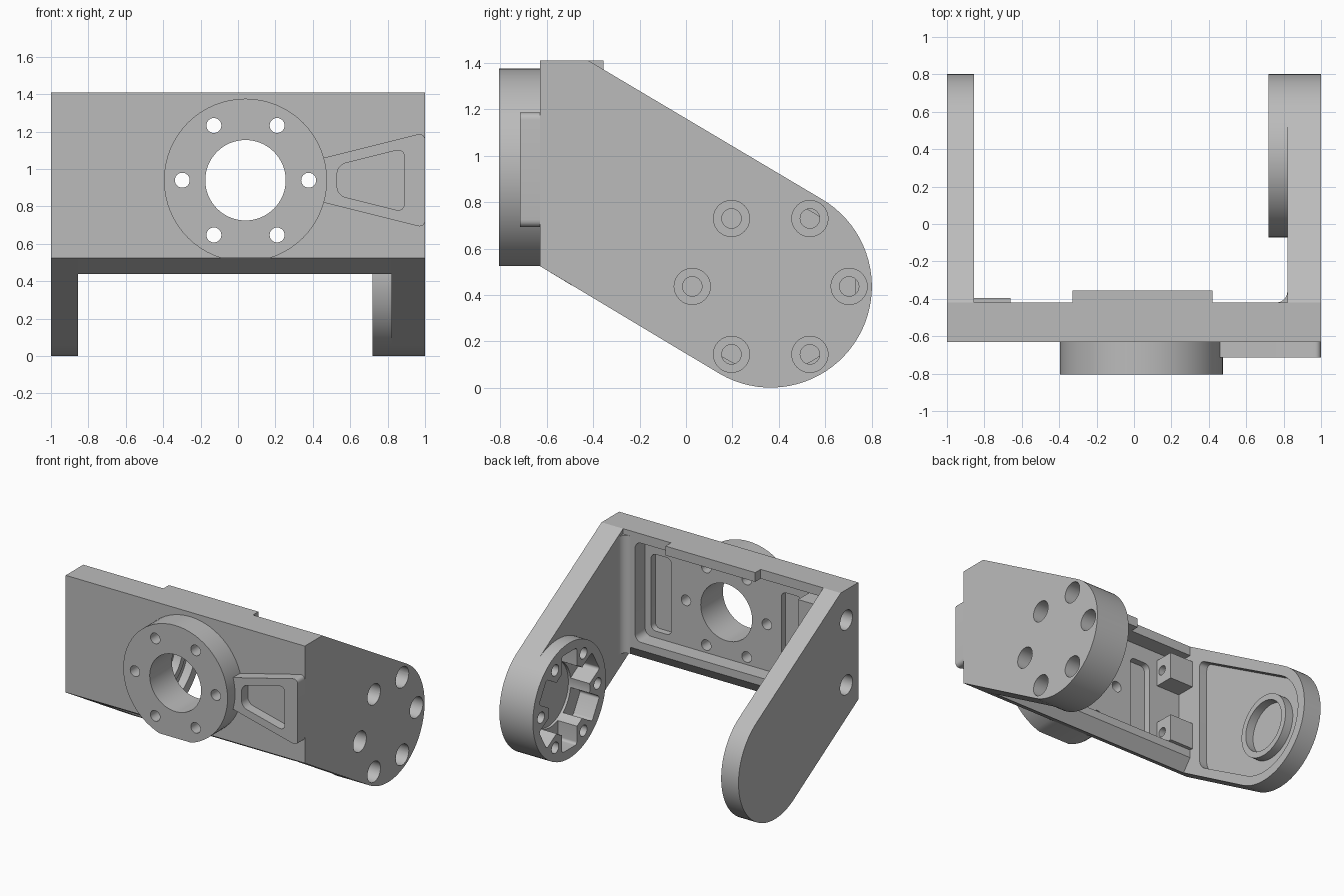
import bpy, bmesh, math
from mathutils import Vector

cube = bpy.data.objects.get("Cube")
if cube:
    bpy.data.objects.remove(cube, do_unlink=True)

# Single metal colour
metal = bpy.data.materials.new("light_grey_metal")
metal.use_nodes = True
GREY = (0.5, 0.5, 0.5, 1)
metal.diffuse_color = GREY
metal.node_tree.nodes["Principled BSDF"].inputs["Base Color"].default_value = GREY

# Where each axis puts the profile coordinates (u, v) and the depth d
PLACE = {"X": lambda u, v, d: (d, u, v),
         "Y": lambda u, v, d: (u, d, v),
         "Z": lambda u, v, d: (u, v, d)}


def prism(name, pts, axis, a, b, rounding=0):
    """Extrude a 2D outline from a to b along an axis, rounding its sharp corners."""
    bm = bmesh.new()
    bm.faces.new([bm.verts.new(PLACE[axis](u, v, a)) for u, v in pts])
    if rounding:
        sharp = []
        for vert in bm.verts:
            d1, d2 = [(e.other_vert(vert).co - vert.co) for e in vert.link_edges]
            if d1.angle(d2) < math.radians(160):
                sharp.append(vert)
        bmesh.ops.bevel(bm, geom=sharp, offset=rounding, segments=6,
                        profile=0.5, affect='VERTICES')
    out = bmesh.ops.extrude_face_region(bm, geom=bm.faces[:])
    shift = Vector(PLACE[axis](0, 0, b - a))
    bmesh.ops.translate(bm, vec=shift,
                        verts=[g for g in out["geom"] if isinstance(g, bmesh.types.BMVert)])
    bmesh.ops.recalc_face_normals(bm, faces=bm.faces[:])
    mesh = bpy.data.meshes.new(name)
    bm.to_mesh(mesh)
    bm.free()
    mesh.materials.append(metal)
    obj = bpy.data.objects.new(name, mesh)
    bpy.context.collection.objects.link(obj)
    return obj


def arc(c, r, start=0, end=360, n=64):
    count = n if end - start == 360 else n + 1
    steps = [math.radians(start + (end - start) * i / n) for i in range(count)]
    return [(c[0] + r * math.cos(t), c[1] + r * math.sin(t)) for t in steps]


def rect(u0, u1, v0, v1):
    return [(u0, v0), (u1, v0), (u1, v1), (u0, v1)]


def ring_of_points(c, r, start=0):
    return arc(c, r, start, start + 360, 6)


def boolean(obj, tool, operation='DIFFERENCE'):
    mod = obj.modifiers.new(operation.lower(), 'BOOLEAN')
    mod.operation, mod.object, mod.solver = operation, tool, 'EXACT'
    bpy.context.view_layer.objects.active = obj
    bpy.ops.object.modifier_apply(modifier=mod.name)
    bpy.data.objects.remove(tool, do_unlink=True)


def cut(obj, pts, axis, a, b, rounding=0):
    boolean(obj, prism("cutter", pts, axis, a, b, rounding))


PIVOT, R = (0.365, 0.437), 0.436      # arm end circle, in y and z
HUB = (0.04, 0.94)                    # front hub centre, in x and z
BOLT = 0.338                          # bolt circle radius
FRONT, BACK, TOP, FLOOR = -0.63, -0.42, 1.41, -0.54

arm_outline = [(FRONT, 0.525)] + arc(PIVOT, R, -120, 60, 40) + [(BACK, TOP), (FRONT, TOP)]

# Cross plate with a chamfered lower back edge
plate = prism("cross_plate", [(FRONT, 0.525), (-0.49, 0.44), (BACK, 0.53),
                              (BACK, TOP), (FRONT, TOP)], "X", -0.855, 0.82)
cut(plate, rect(-0.9, 0.72, 0.59, 1.34), "Y", FLOOR, -0.3, 0.05)
for x in (-0.505, 0.585):
    cut(plate, rect(x - 0.085, x + 0.085, 0.64, 1.22), "Y", -0.59, -0.5, 0.04)

# Stop tab along the top edge
prism("top_tab", rect(BACK, -0.355, 1.34, TOP), "X", -0.33, 0.42)

# Round hub on the front, flattened at the bottom
hub = prism("front_hub", arc(HUB, R), "Y", -0.805, FRONT)
cut(hub, rect(-1, 1, 0.3, 0.525), "Y", -1, -0.5)
for part in (hub, plate):
    cut(part, arc(HUB, 0.215), "Y", -1, 0)
    for c in ring_of_points(HUB, BOLT):
        cut(part, arc(c, 0.04, n=24), "Y", -1, 0)

# Flared rib between the hub and the geared side, with a pocket
rib = prism("front_rib", [(0.4, 0.835), (0.48, 0.815), (1, 0.685), (1, 1.195),
                          (0.48, 1.065), (0.4, 1.045)], "Y", -0.715, FRONT, 0.04)
cut(rib, arc(HUB, R - 0.01), "Y", -1, 0)
cut(rib, [(0.53, 0.86), (0.89, 0.77), (0.89, 1.11), (0.53, 1.02)], "Y", -0.8, -0.64, 0.045)

# Left arm: thick round end, bolt holes and a lobed socket
left_arm = prism("left_arm", arm_outline, "X", 0.82, 1)
boolean(left_arm, prism("left_arm_disc", arc(PIVOT, R, -120, 240, 80), "X", 0.72, 0.9), 'UNION')
cut(left_arm, arc(PIVOT, 0.245), "X", 0.6, 0.9)
for t in range(30, 390, 60):
    d = Vector((math.cos(math.radians(t)), math.sin(math.radians(t))))
    s = Vector((-d.y, d.x)) * 0.09
    p = Vector(PIVOT)
    slot = [p + d * 0.1 - s, p + d * 0.365 - s, p + d * 0.365 + s, p + d * 0.1 + s]
    cut(left_arm, slot, "X", 0.6, 0.88, 0.02)
for c in ring_of_points(PIVOT, BOLT):
    cut(left_arm, arc(c, 0.042, n=24), "X", 0.6, 1.1)
    cut(left_arm, arc(c, 0.078, n=32), "X", 0.86, 1.1)

# Fillet where the left arm meets the plate
prism("left_arm_fillet", [(0.82, BACK)] + arc((0.76, -0.36), 0.06, -90, 0, 8),
      "Z", 0.48, 1.37)

# Right arm: hollowed inside, with a bearing ring
right_arm = prism("right_arm", arm_outline, "X", -1, -0.855)
inner = arc(PIVOT, R - 0.07, -120, 60, 40)
slope = math.tan(math.radians(30))
start = -0.32
ends = [(start, z + (y - start) * slope) for y, z in (inner[-1], inner[0])]
cut(right_arm, inner + ends, "X", -0.92, -0.8, 0.06)
ring = prism("bearing_ring", arc(PIVOT, 0.235), "X", -0.93, -0.855)
cut(ring, arc(PIVOT, 0.19), "X", -0.92, -0.8)

# Screw blocks inside the plate, drilled from the outer side
for name, z in (("upper", 1.18), ("lower", 0.69)):
    block = prism(name + "_screw_block", rect(FLOOR, -0.395, z - 0.1, z + 0.1),
                  "X", -0.855, -0.66)
    for part in (right_arm, block):
        cut(part, arc((-0.487, z), 0.035, n=24), "X", -1.1, -0.5)
    cut(right_arm, arc((-0.487, z), 0.074, n=32), "X", -1.1, -0.89)

# Smooth round walls, keep machined edges crisp
for obj in bpy.context.collection.objects:
    if obj.type == 'MESH' and metal.name in obj.data.materials:
        bpy.ops.object.select_all(action='DESELECT')
        obj.select_set(True)
        bpy.context.view_layer.objects.active = obj
        bpy.ops.object.shade_smooth_by_angle(angle=math.radians(30))
